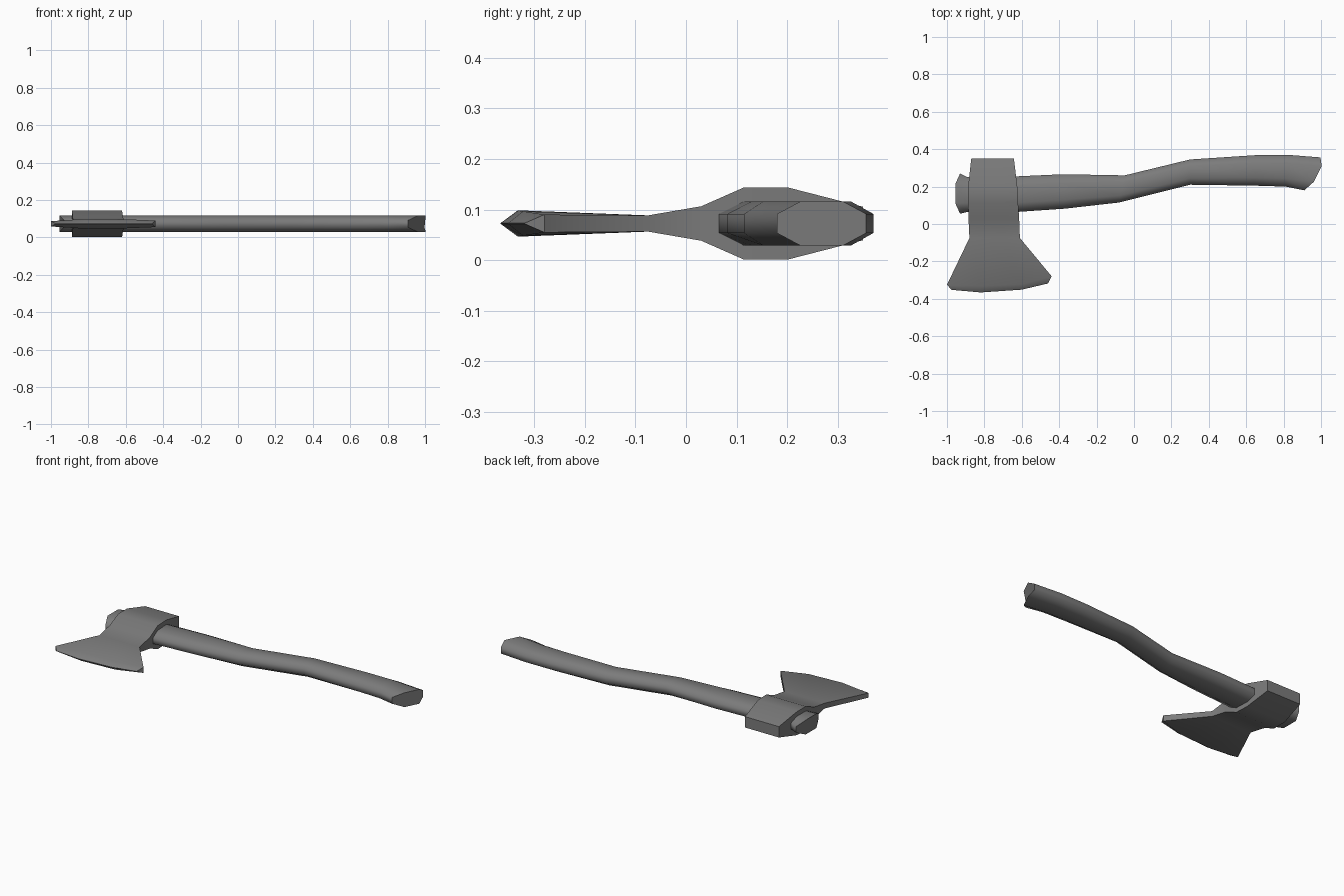
import bpy, bmesh, math

cube = bpy.data.objects.get("Cube")
if cube:
    bpy.data.objects.remove(cube)

MID = 0.0725  # height of the symmetry plane

grey = bpy.data.materials.new("dark grey")
grey.use_nodes = True
COLOUR = (0.2, 0.2, 0.2, 1)
grey.diffuse_color = COLOUR
grey.node_tree.nodes["Principled BSDF"].inputs["Base Color"].default_value = COLOUR


def loft(name, rings, smooth_angle):
    """Skin closed rings of equal length and cap both ends."""
    bm = bmesh.new()
    loops = [[bm.verts.new(p) for p in ring] for ring in rings]
    n = len(loops[0])
    for a, b in zip(loops, loops[1:]):
        for i in range(n):
            j = (i + 1) % n
            bm.faces.new((a[i], a[j], b[j], b[i]))
    bm.faces.new(loops[0])
    bm.faces.new(loops[-1])
    bmesh.ops.remove_doubles(bm, verts=bm.verts, dist=0.0001)
    bmesh.ops.recalc_face_normals(bm, faces=bm.faces)
    mesh = bpy.data.meshes.new(name)
    bm.to_mesh(mesh)
    bm.free()
    mesh.materials.append(grey)
    obj = bpy.data.objects.new(name, mesh)
    bpy.context.collection.objects.link(obj)
    bpy.ops.object.select_all(action='DESELECT')
    obj.select_set(True)
    bpy.context.view_layer.objects.active = obj
    bpy.ops.object.shade_smooth_by_angle(angle=math.radians(smooth_angle))
    return obj


# Handle: octagonal section as (fraction across, height)
SECTION = [(0, -0.019), (0.26, -0.0435), (0.74, -0.0435), (1, -0.019),
           (1, 0.019), (0.74, 0.0435), (0.26, 0.0435), (0, 0.019)]


def handle_ring(front, back, bulge=0):
    ring = []
    for t, h in SECTION:
        x = front[0] + (back[0] - front[0]) * t + bulge * 4 * t * (1 - t)
        ring.append((x, front[1] + (back[1] - front[1]) * t, MID + h))
    return ring


handle = loft("handle", [
    handle_ring((-0.93, 0.055), (-0.93, 0.27), -0.033),
    handle_ring((-0.89, 0.065), (-0.89, 0.25)),
    handle_ring((-0.62, 0.065), (-0.62, 0.255)),
    handle_ring((-0.37, 0.082), (-0.38, 0.266)),
    handle_ring((-0.08, 0.115), (-0.05, 0.26)),
    handle_ring((0.30, 0.21), (0.30, 0.345)),
    handle_ring((0.65, 0.205), (0.65, 0.368)),
    handle_ring((0.81, 0.20), (0.82, 0.37)),
    handle_ring((0.91, 0.18), (0.997, 0.356), 0.038),
], 70)

# Axe head: rows from butt to blade, columns across the width
COLUMNS = (0, 0.32, 0.71, 1)


def head_ring(points):
    top = [(x, y, MID + h) for x, y, h in points]
    bottom = [(x, y, MID - h) for x, y, h in reversed(points)]
    return top + bottom


def straight_row(y, left, right, half):
    return head_ring([(left + (right - left) * t, y, half) for t in COLUMNS])


blade = [(-1, -0.325, 0.014), (-0.82, -0.332, 0.026),
         (-0.6, -0.322, 0.024), (-0.44, -0.28, 0.0175)]
edge = [(-0.975, -0.352, 0.001), (-0.82, -0.366, 0.001),
        (-0.6, -0.351, 0.001), (-0.46, -0.318, 0.001)]

axe_head = loft("axe_head", [
    straight_row(0.35, -0.87, -0.642, 0.033),
    straight_row(0.20, -0.887, -0.624, 0.0715),
    straight_row(0.115, -0.887, -0.62, 0.0715),
    straight_row(0.03, -0.885, -0.614, 0.034),
    straight_row(-0.075, -0.88, -0.61, 0.016),
    head_ring(blade),
    head_ring(edge),
], 40)
